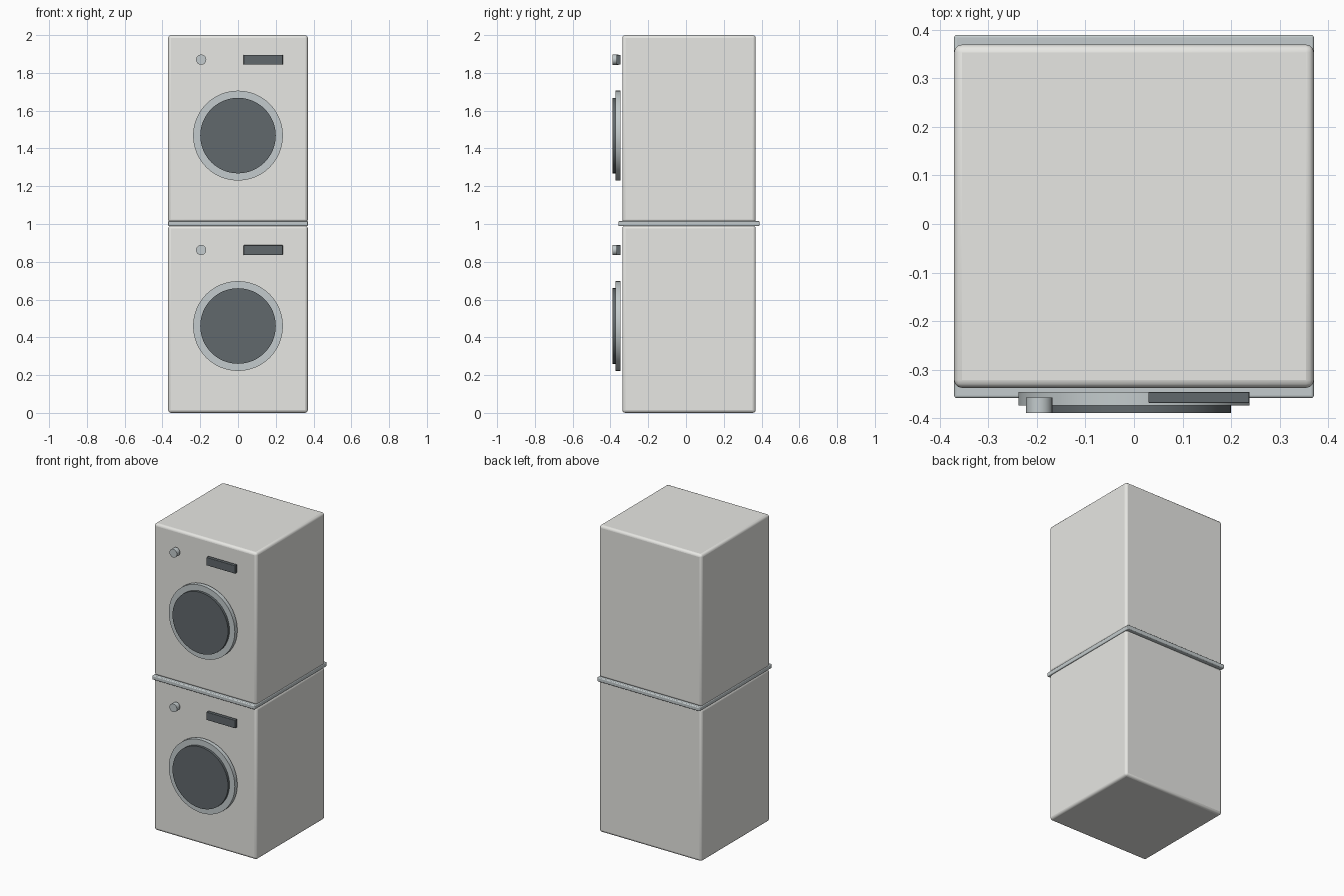
import bpy, math

if "Cube" in bpy.data.objects:
    bpy.data.objects.remove(bpy.data.objects["Cube"])


def material(name, colour):
    m = bpy.data.materials.new(name)
    m.diffuse_color = (*colour, 1)
    m.use_nodes = True
    m.node_tree.nodes["Principled BSDF"].inputs["Base Color"].default_value = m.diffuse_color
    return m


shell = material("shell", (0.80, 0.80, 0.77))
metal = material("metal", (0.55, 0.60, 0.61))
dark = material("dark_glass", (0.12, 0.14, 0.15))


def finish(o, name, mat, bevel=0, segments=3):
    o.name = name
    o.data.materials.append(mat)
    if bevel:
        b = o.modifiers.new("bevel", 'BEVEL')
        b.width, b.segments = bevel, segments
    bpy.ops.object.shade_smooth_by_angle(angle=math.radians(35))
    return o


def box(name, lo, hi, mat, bevel=0):
    centre = [(a + b) / 2 for a, b in zip(lo, hi)]
    bpy.ops.mesh.primitive_cube_add(size=1, location=centre)
    o = bpy.context.object
    o.scale = [b - a for a, b in zip(lo, hi)]
    bpy.ops.object.transform_apply(location=False, rotation=False, scale=True)
    return finish(o, name, mat, bevel)


def disc(name, x, z, radius, y0, y1, mat, sides):
    # cylinder whose axis points to the front
    bpy.ops.mesh.primitive_cylinder_add(
        vertices=sides, radius=radius, depth=y1 - y0,
        location=(x, (y0 + y1) / 2, z), rotation=(math.pi / 2, 0, 0))
    return finish(bpy.context.object, name, mat)


# two identical machines, one above the other
for label, z in (("lower", 0.0), ("upper", 1.008)):
    box(label + "_cabinet", (-0.37, -0.337, z), (0.37, 0.369, z + 0.992), shell, 0.016)
    disc(label + "_door_ring", 0, z + 0.46, 0.238, -0.373, -0.346, metal, 48)
    disc(label + "_door_glass", 0, z + 0.46, 0.2, -0.389, -0.362, dark, 48)
    disc(label + "_knob", -0.195, z + 0.862, 0.027, -0.389, -0.357, metal, 24)
    box(label + "_display", (0.03, -0.368, z + 0.836), (0.237, -0.346, z + 0.888), dark, 0.002)

# stacking plate between the machines
box("stacking_plate", (-0.37, -0.358, 0.989), (0.37, 0.389, 1.015), metal, 0.005)
